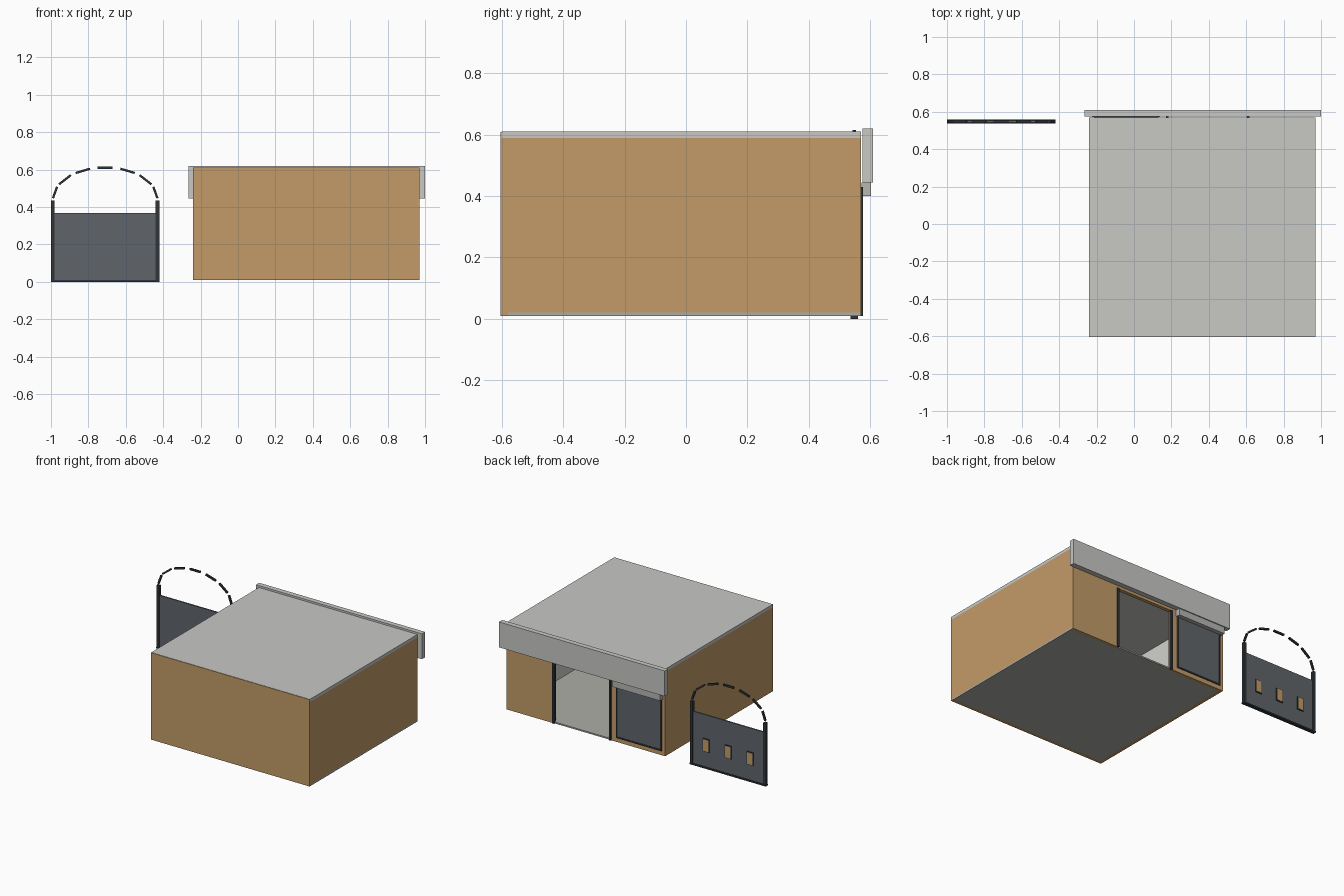
import bpy
import math
from mathutils import Vector

cube = bpy.data.objects.get("Cube")
if cube:
    bpy.data.objects.remove(cube)


def material(name, r, g, b):
    m = bpy.data.materials.new(name)
    m.use_nodes = True
    m.diffuse_color = (r, g, b, 1)
    m.node_tree.nodes["Principled BSDF"].inputs["Base Color"].default_value = (r, g, b, 1)
    return m


TAN = material("tan_wall", .55, .33, .14)
GREY = material("light_grey", .58, .58, .56)
BOXGREY = material("mid_grey", .47, .47, .45)
FLOOR = material("floor_grey", .42, .42, .39)
PLASTER = material("pale_plaster", .64, .64, .61)
SLATE = material("slate_panel", .115, .13, .145)
DARK = material("dark_metal", .03, .035, .04)


def box(name, x, y, z, mat, inner=None):
    """Box from (min, max) ranges; faces pointing along inner are plastered."""
    bpy.ops.mesh.primitive_cube_add(size=1)
    ob = bpy.context.object
    ob.name = name
    for v in ob.data.vertices:
        v.co = Vector([r[0] + (c + .5) * (r[1] - r[0]) for c, r in zip(v.co, (x, y, z))])
    ob.data.materials.append(mat)
    if inner:
        ob.data.materials.append(PLASTER)
        for p in ob.data.polygons:
            p.material_index = int(p.normal.dot(Vector(inner)) > .9)
    return ob


# House shell
L, R, F, B = -.24, .97, -.605, .57
T = .025
DOOR = (.178, .61)
DOOR_TOP = .43
LOW, CEIL = .02, .59
box("floor_slab", (L + T, R), (F + T, B - .002), (.01, LOW), FLOOR)
box("roof_slab", (L, R), (F + .004, B), (CEIL, .61), GREY)
box("front_wall", (L, R), (F, F + T), (.01, CEIL), TAN, (0, 1, 0))
box("front_wall_cap", (L, R), (F, F + .004), (CEIL, .609), TAN)
box("right_wall", (L, L + T), (F + T, B - T), (.01, CEIL), TAN, (1, 0, 0))
box("left_wall", (R - T, R), (F + T, B - T), (LOW, CEIL), TAN, (-1, 0, 0))

# Back wall around the doorway
back = (B - T, B)
box("back_wall_left", (DOOR[1], R), back, (.01, CEIL), TAN, (0, -1, 0))
box("back_wall_right", (L, DOOR[0]), back, (.01, CEIL), TAN, (0, -1, 0))
box("door_lintel", DOOR, back, (DOOR_TOP, CEIL), TAN, (0, -1, 0))

# Door posts
for side, x in zip(("right", "left"), DOOR):
    box("door_post_" + side, (x - .007, x + .007), (B - .01, B + .007), (.01, DOOR_TOP), DARK)

# Shuttered window
WX, WZ = (-.215, .13), (.04, .43)
box("window_pane", WX, (B, B + .004), WZ, SLATE)
for name, x in (("right", WX[0]), ("left", WX[1] - .01)):
    box("window_jamb_" + name, (x, x + .01), (B, B + .007), WZ, DARK)
for name, z in (("sill", WZ[0]), ("head", WZ[1] - .01)):
    box("window_" + name, WX, (B, B + .007), (z, z + .01), DARK)
box("shutter_box", (-.225, .14), (B + .002, .603), (.4, .445), BOXGREY)

# Fascia board
box("fascia", (-.265, 1), (B + .005, .61), (.445, .62), GREY)

# Gate panel with posts and rail
GX, GY = -.71, .548
box("gate_panel", (GX - .275, GX + .275), (GY - .005, GY + .005), (.008, .368), SLATE)
box("gate_bottom_rail", (-1, -.42), (GY - .012, GY + .012), (0, .01), DARK)
for side, s in (("right", -1), ("left", 1)):
    x = GX + s * .28
    box("gate_post_" + side, (x - .01, x + .01), (GY - .01, GY + .01), (0, .435), DARK)

# Small windows set on the back of the gate
for i in (-1, 0, 1):
    x = GX + i * .168
    box("gate_window_frame", (x - .025, x + .025), (GY + .004, GY + .01), (.115, .205), DARK)
    box("gate_window", (x - .02, x + .02), (GY + .004, GY + .012), (.12, .2), TAN)

# Broken arch of short bars over the gate
for i in range(-3, 4):
    a = math.radians(i * 25.8)
    length = .08 if abs(i) < 3 else .065
    bar = box("arch_bar", (-length / 2, length / 2), (-.006, .006), (-.006, .006), DARK)
    bar.location = (GX + .275 * math.sin(a), GY, .44 + .17 * math.cos(a))
    bar.rotation_euler.y = math.atan2(.17 * math.sin(a), .275 * math.cos(a))
